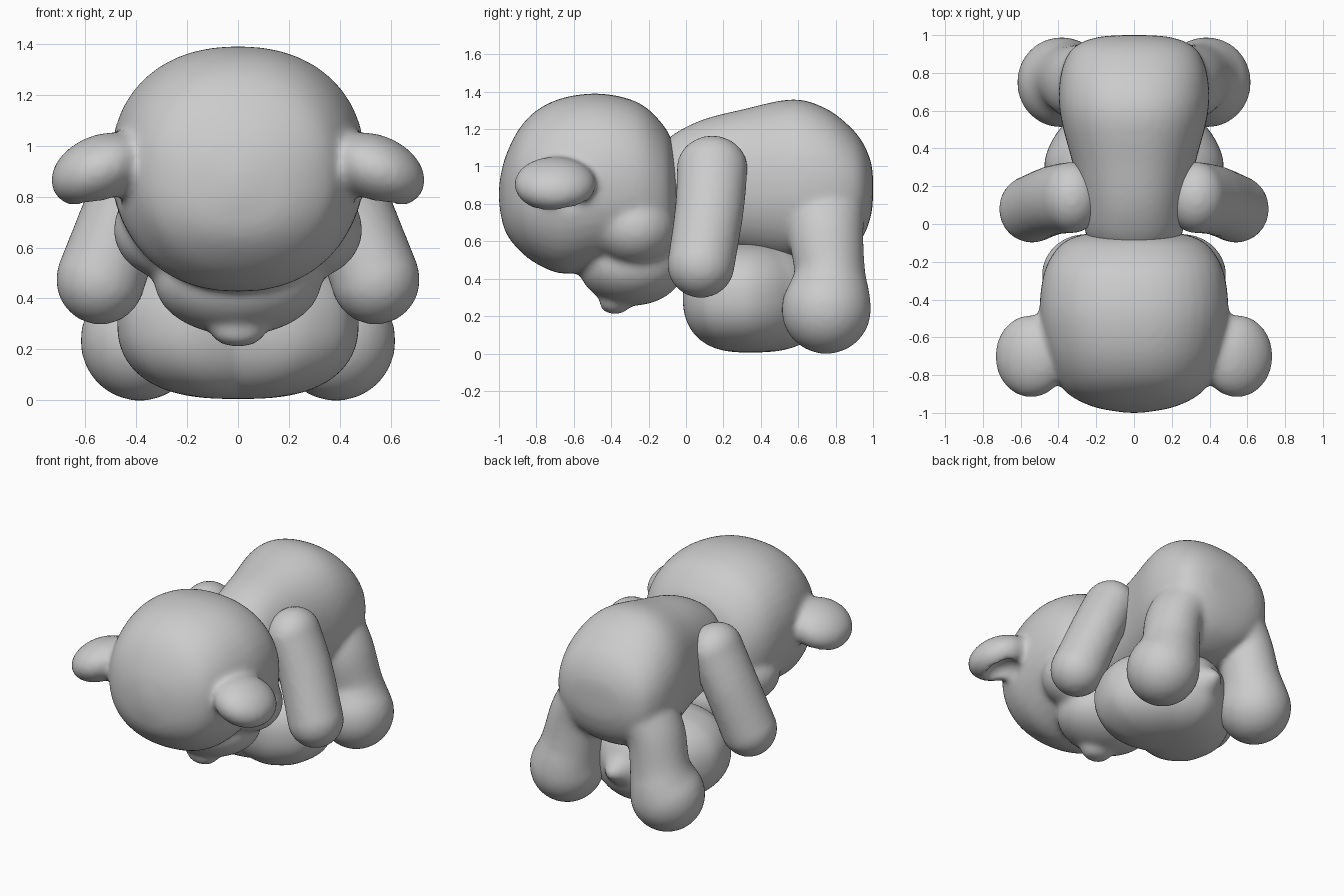
import bpy, bmesh, math
from mathutils import Matrix, Vector

if "Cube" in bpy.data.objects:
    bpy.data.objects.remove(bpy.data.objects["Cube"])


def curve(pts, n):
    """Catmull-Rom resampling of a list of tuples."""
    out = []
    for i in range(len(pts) - 1):
        a, b, c, d = (Vector(pts[max(0, min(len(pts) - 1, i + k))]) for k in (-1, 0, 1, 2))
        for k in range(n):
            t = k / n
            out.append(0.5 * (2 * b + (c - a) * t + (2 * a - 5 * b + 4 * c - d) * t * t
                              + (3 * b - a - 3 * c + d) * t ** 3))
    return out + [Vector(pts[-1])]


def ball(bm, loc, rad, tilt=0):
    m = Matrix.Translation(loc) @ Matrix.Rotation(tilt, 4, 'Y') @ Matrix.Diagonal((*rad, 1))
    bmesh.ops.create_uvsphere(bm, u_segments=32, v_segments=20, radius=1, matrix=m)


def loft(bm, profile, power=1.0):
    """Closed body along y from stations (y, top z, bottom z, half width)."""
    rings = []
    for y, top, bot, w in curve(profile, 4):
        ring = []
        for k in range(40):
            a = math.tau * k / 40
            c, s = math.cos(a), math.sin(a)
            ring.append(bm.verts.new((w * math.copysign(abs(c) ** power, c), y,
                                      (top + bot) / 2 + (top - bot) / 2 * math.copysign(abs(s) ** power, s))))
        rings.append(ring)
    faces = [bm.faces.new(rings[0]), bm.faces.new(rings[-1][::-1])]
    for r, q in zip(rings, rings[1:]):
        for k in range(40):
            faces.append(bm.faces.new((r[k], q[k], q[k - 1], r[k - 1])))
    bmesh.ops.recalc_face_normals(bm, faces=faces)


def limb(bm, path, side):
    """Soft tube from overlapping balls at (x, y, z, rx, ry)."""
    for x, y, z, rx, ry in curve([Vector(p) for p in path], 8):
        ball(bm, (side * x, y, z), (rx, ry, (rx + ry) / 2))


def finish(bm, name, voxel=0, smooth=0, cutter=None):
    me = bpy.data.meshes.new(name)
    bm.to_mesh(me)
    bm.free()
    for p in me.polygons:
        p.use_smooth = True
    ob = bpy.data.objects.new(name, me)
    bpy.context.collection.objects.link(ob)

    def remesh():
        m = ob.modifiers.new("Fuse", 'REMESH')
        m.mode, m.voxel_size, m.use_smooth_shade = 'VOXEL', voxel, True
    if voxel:
        remesh()
        if cutter:
            b = ob.modifiers.new("Hollow", 'BOOLEAN')
            b.operation, b.object = 'DIFFERENCE', cutter
            remesh()
        s = ob.modifiers.new("Soften", 'SMOOTH')
        s.factor, s.iterations = 0.5, smooth
    return ob


# Hollows under the ears (cutter)
bm = bmesh.new()
for s in (-1, 1):
    ball(bm, (s * 0.555, -0.655, 0.775), (0.10, 0.13, 0.085), s * 0.35)
hollow = finish(bm, "ear_hollow_cutter")
hollow.hide_render = True
hollow.hide_viewport = True

# Head, muzzle, cheeks, eyes and ears
bm = bmesh.new()
loft(bm, [(-1.0, 0.90, 0.80, 0.04), (-0.97, 1.04, 0.66, 0.21), (-0.9, 1.19, 0.56, 0.35),
          (-0.8, 1.30, 0.48, 0.42), (-0.65, 1.37, 0.425, 0.475), (-0.45, 1.39, 0.46, 0.50),
          (-0.25, 1.34, 0.48, 0.475), (-0.12, 1.22, 0.50, 0.40), (-0.07, 1.12, 0.52, 0.32),
          (-0.05, 1.02, 0.58, 0.25)], 0.9)
ball(bm, (0, -0.29, 0.47), (0.33, 0.285, 0.215))
ball(bm, (0, -0.38, 0.272), (0.11, 0.085, 0.064))
for s in (-1, 1):
    ball(bm, (s * 0.25, -0.27, 0.67), (0.24, 0.22, 0.20))
    ball(bm, (s * 0.545, -0.70, 0.905), (0.20, 0.22, 0.135), s * 0.42)
finish(bm, "head", 0.016, 14, hollow)

# Torso bent over the cushion, fused with the legs
bm = bmesh.new()
loft(bm, [(-0.12, 1.13, 0.62, 0.22), (-0.04, 1.19, 0.58, 0.26), (0.1, 1.255, 0.56, 0.28),
          (0.3, 1.305, 0.53, 0.32), (0.57, 1.36, 0.48, 0.39), (0.75, 1.31, 0.49, 0.395),
          (0.88, 1.21, 0.55, 0.36), (0.95, 1.12, 0.63, 0.30), (0.99, 1.02, 0.74, 0.19),
          (1.0, 0.94, 0.83, 0.06)], 0.9)
for s in (-1, 1):
    limb(bm, [(0.24, 0.75, 0.74, 0.17, 0.205), (0.30, 0.75, 0.62, 0.175, 0.20),
              (0.34, 0.77, 0.42, 0.19, 0.19),
              (0.37, 0.76, 0.29, 0.215, 0.225), (0.385, 0.75, 0.235, 0.235, 0.24)], s)
finish(bm, "body_and_legs", 0.018, 12)

# Arms
for s, label in ((-1, "right"), (1, "left")):
    bm = bmesh.new()
    limb(bm, [(0.33, 0.14, 0.99, 0.16, 0.19), (0.43, 0.125, 0.77, 0.165, 0.185),
              (0.54, 0.08, 0.475, 0.175, 0.18)], s)
    finish(bm, label + "_arm", 0.02, 4)

# Heart-shaped cushion, lobes to the front and a pointed tip to the back
outline = [(-90, 0.32), (-75, 0.36), (-55, 0.43), (-30, 0.485), (0, 0.475), (30, 0.41),
           (60, 0.40), (90, 0.43)]
bm = bmesh.new()
bmesh.ops.create_uvsphere(bm, u_segments=96, v_segments=48, radius=1)
for v in bm.verts:
    x, y, z = v.co
    h = math.hypot(x, y)
    ang = math.degrees(math.atan2(y, abs(x)))
    r = next((a[1] + (b[1] - a[1]) * (ang - a[0]) / (b[0] - a[0])
              for a, b in zip(outline, outline[1:]) if a[0] <= ang <= b[0]), 0.42)
    r += 0.10 * math.exp(-((90 - ang) / 9) ** 2) * max(0, 1 - 3.5 * abs(z))
    k = r * h ** 0.75 / max(h, 1e-6)
    v.co = (x * k, 0.34 + y * k, 0.3 + 0.295 * math.copysign(abs(z) ** 0.88, z))
ob = finish(bm, "heart_cushion")
m = ob.modifiers.new("Soften", 'SMOOTH')
m.factor, m.iterations = 0.5, 6
